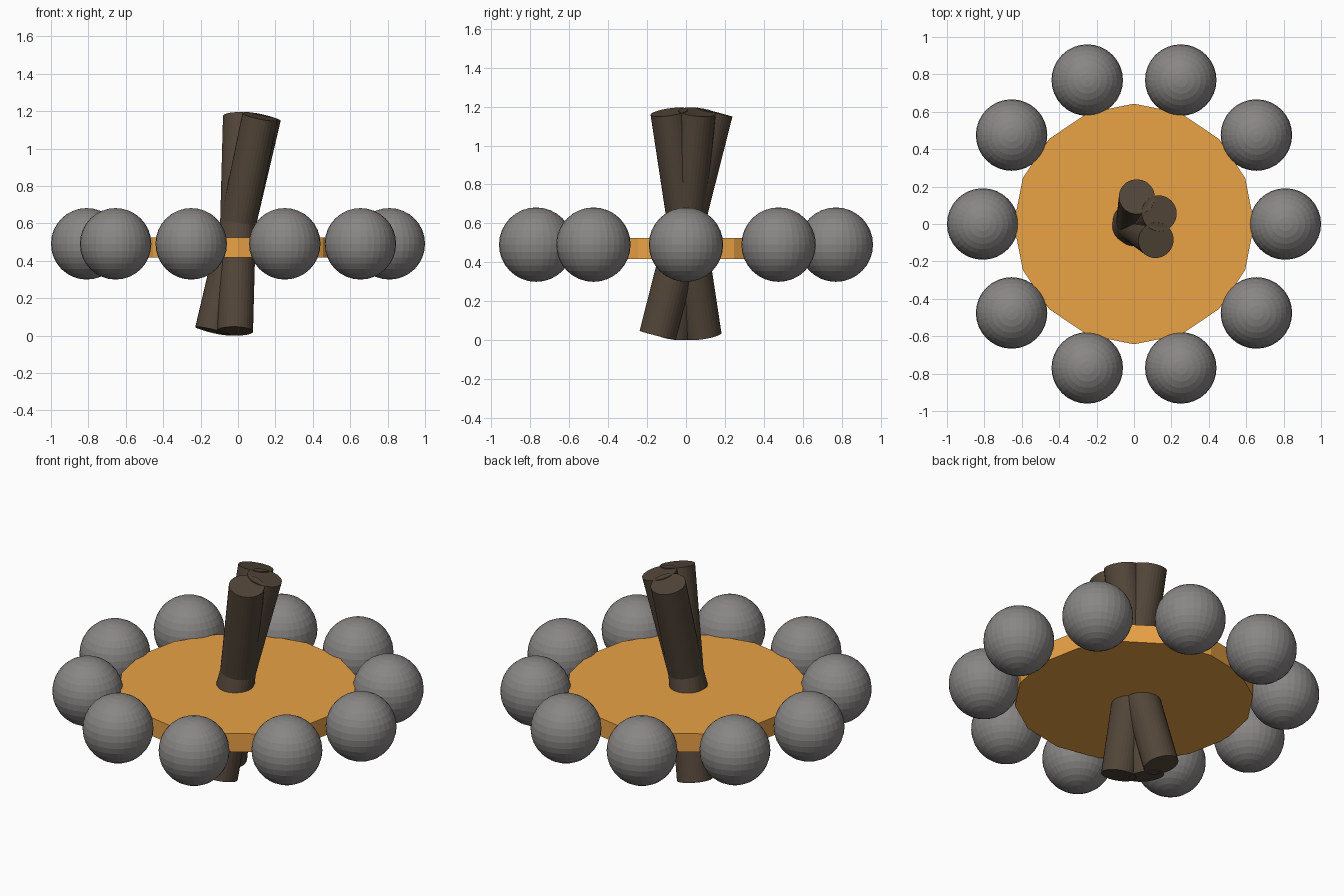
import bpy
from math import sin, cos, pi, radians
from mathutils import Vector

if "Cube" in bpy.data.objects:
    bpy.data.objects.remove(bpy.data.objects["Cube"])


def material(name, rgb):
    m = bpy.data.materials.new(name)
    m.diffuse_color = (*rgb, 1)
    m.use_nodes = True
    m.node_tree.nodes["Principled BSDF"].inputs["Base Color"].default_value = m.diffuse_color
    return m


def finish(name, mat):
    ob = bpy.context.object
    ob.name = name
    ob.data.materials.append(mat)
    return ob


stone_mat = material("stone_grey", (0.25, 0.24, 0.235))
ember_mat = material("ember_orange", (0.82, 0.36, 0.06))
bark_mat = material("bark_brown", (0.085, 0.06, 0.04))

# Flat glowing bed in the middle
bpy.ops.mesh.primitive_cylinder_add(vertices=16, radius=0.643, depth=0.108,
                                    location=(0, 0, 0.471))
finish("ember_bed", ember_mat)

# Ring of ten round stones
STONES = 10
for i in range(STONES):
    a = 2 * pi * i / STONES
    bpy.ops.mesh.primitive_uv_sphere_add(segments=32, ring_count=16, radius=0.191,
                                         location=(0.809 * cos(a), 0.809 * sin(a), 0.491))
    finish(f"stone_{i + 1}", stone_mat)

# Three leaning logs crossing at their middles
TILT = 0.25
for i, heading in enumerate((84, 23, -36.5)):
    h = radians(heading)
    axis = Vector((sin(TILT) * cos(h), sin(TILT) * sin(h), cos(TILT)))
    bpy.ops.mesh.primitive_cylinder_add(vertices=32, radius=0.096, depth=1.184,
                                        location=(0, 0, 0.598))
    log = finish(f"log_{i + 1}", bark_mat)
    log.rotation_euler = axis.to_track_quat('Z', 'Y').to_euler()
